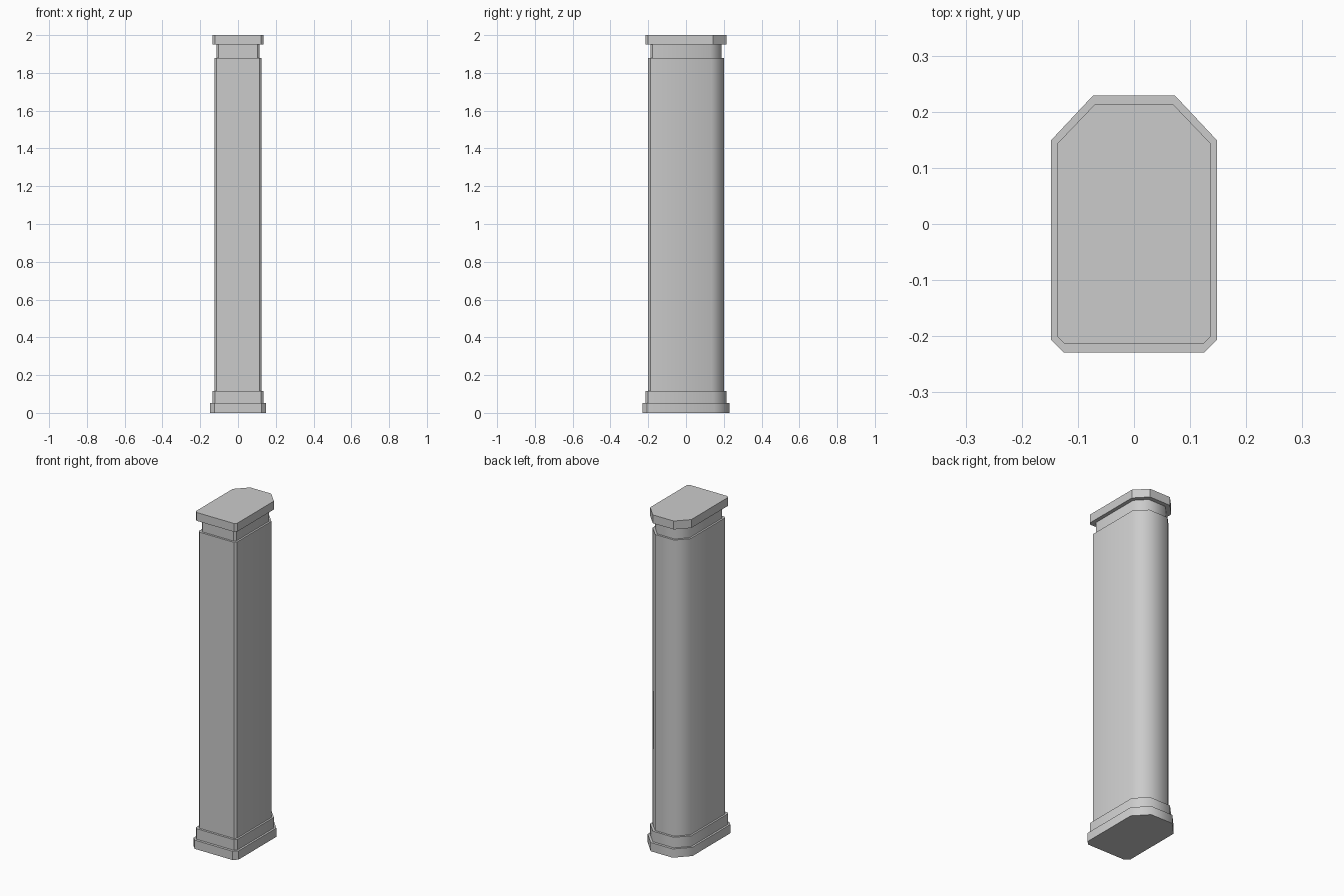
import bpy
import bmesh

cube = bpy.data.objects.get("Cube")
if cube:
    bpy.data.objects.remove(cube, do_unlink=True)

stone = bpy.data.materials.new("grey_stone")
stone.use_nodes = True
grey = (0.6, 0.6, 0.6, 1)
stone.diffuse_color = grey
stone.node_tree.nodes["Principled BSDF"].inputs["Base Color"].default_value = grey


def slab(name, z0, z1, hx, hy, front_cut, back_x, back_y, smooth=True):
    """Extruded plan with small front chamfers and large back chamfers."""
    half = [(hx - front_cut, -hy), (hx, front_cut - hy), (hx, back_y), (back_x, hy)]
    plan = half + [(-x, y) for x, y in reversed(half)]
    bm = bmesh.new()
    base = bm.faces.new([bm.verts.new((x, y, z0)) for x, y in plan])
    grown = bmesh.ops.extrude_face_region(bm, geom=[base], use_keep_orig=True)
    top = [v for v in grown["geom"] if isinstance(v, bmesh.types.BMVert)]
    bmesh.ops.translate(bm, verts=top, vec=(0, 0, z1 - z0))
    bmesh.ops.recalc_face_normals(bm, faces=bm.faces)
    # Rounded shading on the back only; rims and front corners stay crisp
    for face in bm.faces:
        face.smooth = smooth and abs(face.normal.z) < 0.5
    for edge in bm.edges:
        upright = abs(edge.verts[0].co.z - edge.verts[1].co.z) > 0.001
        edge.smooth = smooth and upright and edge.verts[0].co.y > 0
    mesh = bpy.data.meshes.new(name)
    bm.to_mesh(mesh)
    bm.free()
    mesh.materials.append(stone)
    obj = bpy.data.objects.new(name, mesh)
    bpy.context.collection.objects.link(obj)
    return obj


# Stacked from the ground up
slab("base_plinth", 0, 0.052, 0.148, 0.229, 0.023, 0.073, 0.149)
slab("base_band", 0.052, 0.115, 0.136, 0.214, 0.013, 0.069, 0.144)
slab("shaft", 0.115, 1.88, 0.125, 0.201, 0.012, 0.063, 0.136)
slab("neck", 1.88, 1.95, 0.114, 0.189, 0.011, 0.057, 0.129)
slab("cap", 1.95, 2.0, 0.136, 0.214, 0.013, 0.069, 0.144, smooth=False)
